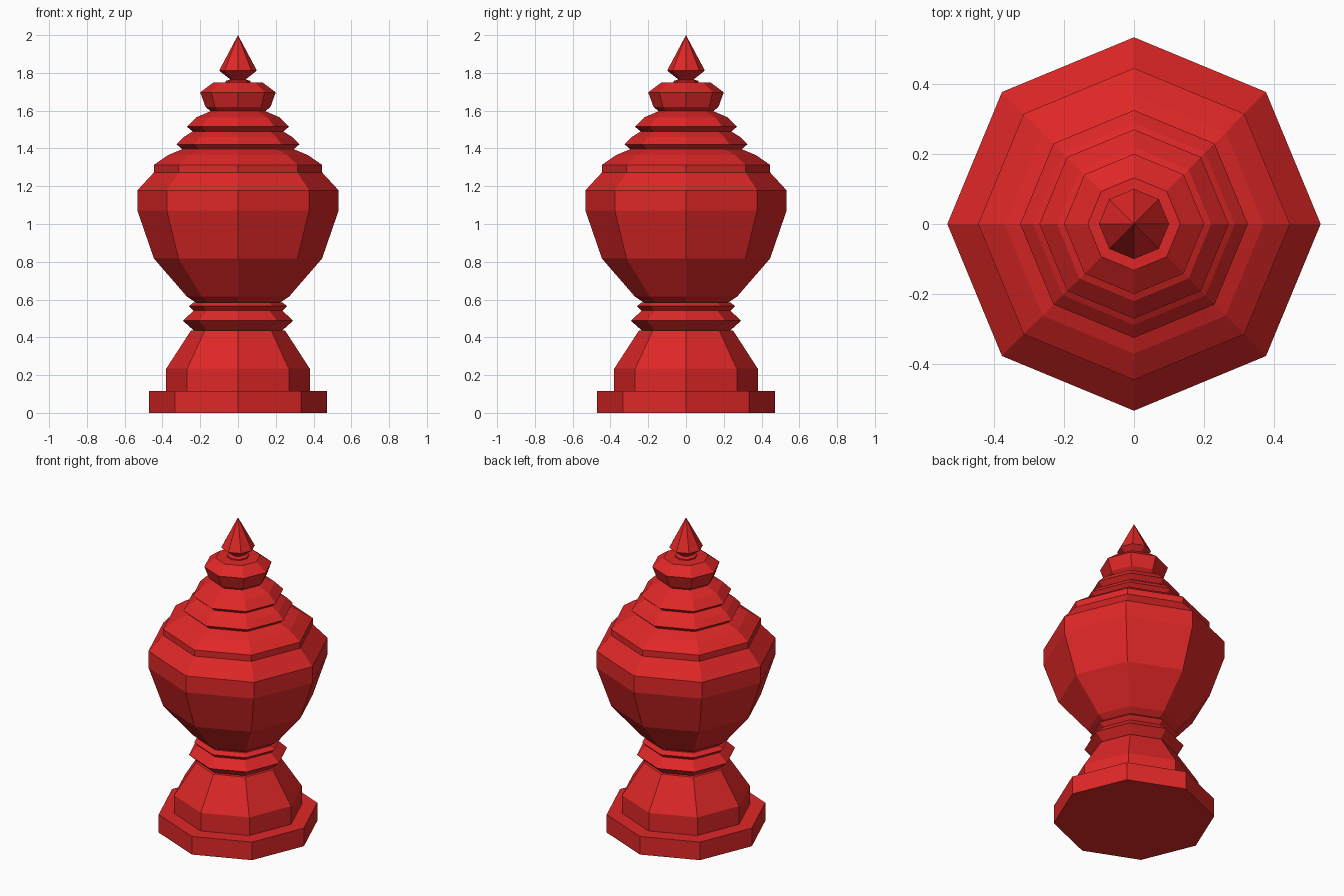
import bpy, bmesh, math

if "Cube" in bpy.data.objects:
    bpy.data.objects.remove(bpy.data.objects["Cube"])

SIDES = 8

red = bpy.data.materials.new("red")
red.diffuse_color = (0.74, 0.02, 0.02, 1)
red.use_nodes = True
red.node_tree.nodes["Principled BSDF"].inputs["Base Color"].default_value = red.diffuse_color


def turned(name, profile):
    """Octagonal turned part from (radius, height) points, bottom to top."""
    bm = bmesh.new()
    rings = []
    for r, z in profile:
        if r == 0:
            rings.append([bm.verts.new((0, 0, z))] * SIDES)
        else:
            rings.append([bm.verts.new((r * math.cos(math.tau * i / SIDES),
                                        r * math.sin(math.tau * i / SIDES), z))
                          for i in range(SIDES)])
    for low, high in zip(rings, rings[1:]):
        for i in range(SIDES):
            j = (i + 1) % SIDES
            corners = [low[i], low[j], high[j], high[i]]
            bm.faces.new(list(dict.fromkeys(corners)))
    # close the flat end where the part starts or stops at z = 0
    if profile[0][1] == 0:
        bm.faces.new(rings[0][::-1])
    mesh = bpy.data.meshes.new(name)
    bm.to_mesh(mesh)
    bm.free()
    mesh.materials.append(red)
    ob = bpy.data.objects.new(name, mesh)
    bpy.context.collection.objects.link(ob)
    return ob


# Stepped foot with tapering stem
turned("foot", [(0.472, 0), (0.472, 0.117), (0.38, 0.117), (0.38, 0.234), (0.25, 0.435)])

# Two sharp collars on the stem (each starts at the top of the part below)
turned("collars", [(0.25, 0.435), (0.235, 0.437), (0.292, 0.488), (0.235, 0.541),
                   (0.26, 0.565), (0.235, 0.585), (0.225, 0.585)])

# Swelling vase body
turned("body", [(0.225, 0.585), (0.27, 0.615), (0.445, 0.817), (0.533, 1.072),
                (0.533, 1.178), (0.445, 1.273), (0.445, 1.313), (0.37, 1.365),
                (0.295, 1.396)])

# Stepped lid
turned("lid", [(0.295, 1.396), (0.325, 1.422), (0.288, 1.46), (0.24, 1.49),
               (0.27, 1.515), (0.22, 1.565), (0.145, 1.597)])

# Knob on the lid
turned("knob", [(0.145, 1.597), (0.172, 1.62), (0.2, 1.697), (0.132, 1.748),
                (0.065, 1.75)])

# Pointed finial
turned("finial", [(0.065, 1.75), (0.065, 1.758), (0.04, 1.765), (0.1, 1.812), (0, 2.0)])
